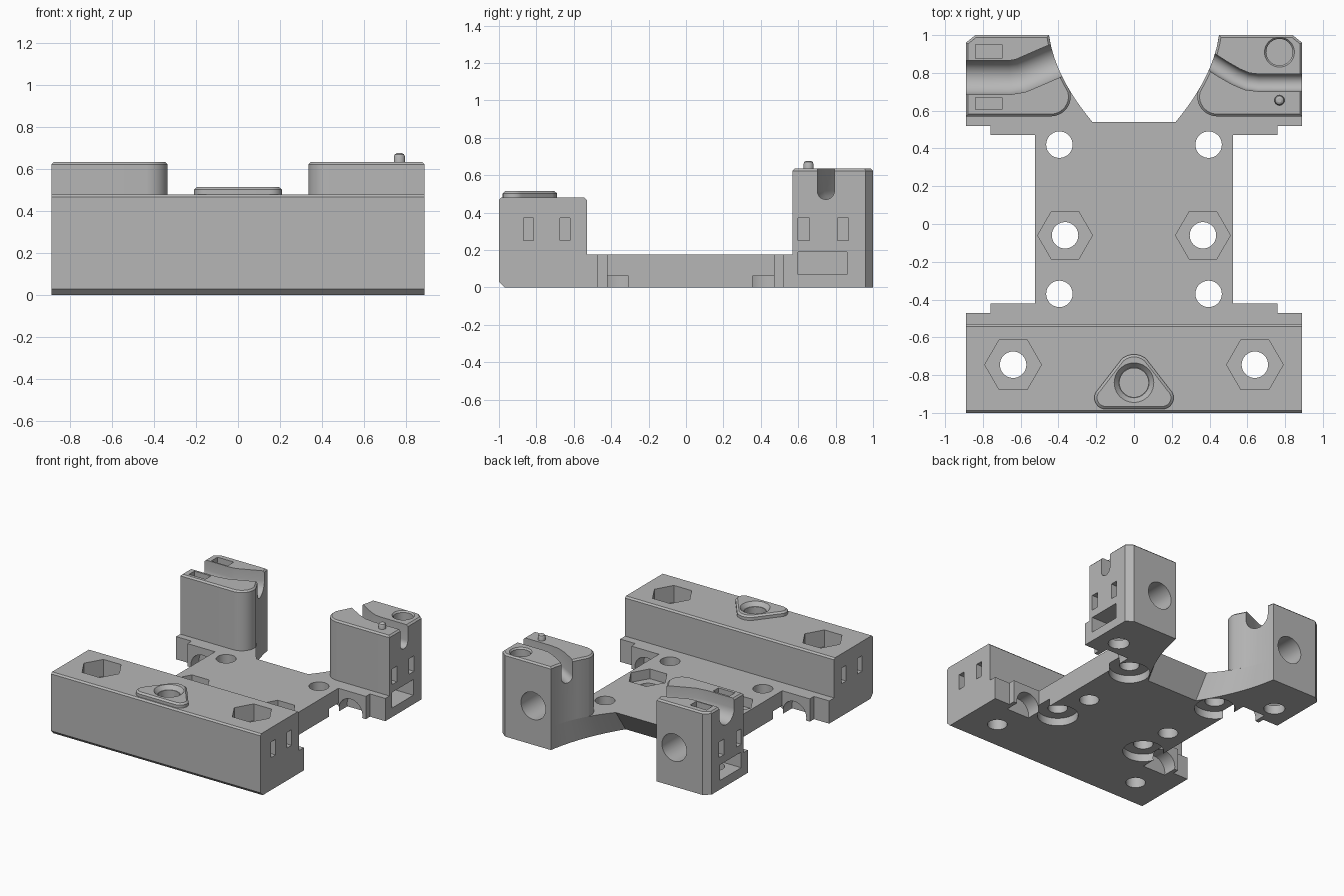
import bpy, bmesh, math
from mathutils import Vector

cube = bpy.data.objects.get("Cube")
if cube:
    bpy.data.objects.remove(cube)

grey = bpy.data.materials.new("printed_grey")
grey.use_nodes = True
GREY = (0.47, 0.47, 0.47, 1)
grey.diffuse_color = GREY
grey.node_tree.nodes["Principled BSDF"].inputs["Base Color"].default_value = GREY


def loft(name, rings, bevel=0, rule=None):
    """Skin a list of equal rings of 3D points and cap both ends."""
    bm = bmesh.new()
    rows = [[bm.verts.new(p) for p in ring] for ring in rings]
    for a, b in zip(rows, rows[1:]):
        for i in range(len(a)):
            j = (i + 1) % len(a)
            bm.faces.new((a[i], a[j], b[j], b[i]))
    bm.faces.new(rows[0])
    bm.faces.new(rows[-1])
    bmesh.ops.recalc_face_normals(bm, faces=bm.faces)
    if bevel:
        edges = [e for e in bm.edges if all(rule(v.co) for v in e.verts)]
        bmesh.ops.bevel(bm, geom=edges, offset=bevel, segments=1, affect='EDGES')
    mesh = bpy.data.meshes.new(name)
    bm.to_mesh(mesh)
    bm.free()
    mesh.materials.append(grey)
    ob = bpy.data.objects.new(name, mesh)
    bpy.context.collection.objects.link(ob)
    return ob


def at_z(outline, z):
    return [(x, y, z) for x, y in outline]


def arc(cx, cy, r, a0, a1, n=10):
    angles = [math.radians(a0 + (a1 - a0) * i / n) for i in range(n + 1)]
    return [(cx + r * math.cos(a), cy + r * math.sin(a)) for a in angles]


def bezier(p, c, q, n=14):
    p, c, q = Vector(p), Vector(c), Vector(q)
    return [tuple(p * (1 - t) ** 2 + c * 2 * t * (1 - t) + q * t * t)
            for t in (i / n for i in range(n + 1))]


def box(x0, x1, y0, y1, z0, z1):
    base = [(x0, y0), (x1, y0), (x1, y1), (x0, y1)]
    return loft("cutter", [at_z(base, z0), at_z(base, z1)])


def drill(x, y, r, z0, z1, sides=40, r_top=None):
    """Vertical hole, cone or hexagonal pocket."""
    rings = []
    for rad, z in ((r, z0), (r_top or r, z1)):
        rings.append(at_z(arc(x, y, rad, 0, 360, sides)[:-1], z))
    return loft("cutter", rings)


def bore(x, z, r, y0, y1):
    ring = arc(x, z, r, 0, 360, 40)[:-1]
    return loft("cutter", [[(a, y, b) for a, b in ring] for y in (y0, y1)])


def groove(path, half, floor):
    """Round-bottomed channel swept along a plan path."""
    pts = [Vector(p) for p in path]
    rings = []
    for i, p in enumerate(pts):
        d = (pts[min(i + 1, len(pts) - 1)] - pts[max(i - 1, 0)]).normalized()
        side = Vector((-d.y, d.x))
        section = [(half, 0.8)] + arc(0, floor + half, half, 0, -180, 10) + [(-half, 0.8)]
        rings.append([(p.x + side.x * u, p.y + side.y * u, z) for u, z in section])
    return loft("cutter", rings)


def cut(ob, cutters):
    for c in cutters:
        c.hide_render = True
        m = ob.modifiers.new("cut", 'BOOLEAN')
        m.operation, m.solver, m.object = 'DIFFERENCE', 'EXACT', c
    bpy.context.view_layer.update()
    deps = bpy.context.evaluated_depsgraph_get()
    mesh = bpy.data.meshes.new_from_object(ob.evaluated_get(deps))
    ob.modifiers.clear()
    ob.data = mesh
    for c in cutters:
        bpy.data.objects.remove(c)


def smooth(ob):
    bpy.ops.object.select_all(action='DESELECT')
    ob.select_set(True)
    bpy.context.view_layer.objects.active = ob
    bpy.ops.object.shade_smooth_by_angle(angle=math.radians(25))


SIDES = (-1, 1)

# Base plate with ledges and arms; its rear edge is undercut
half_plan = [(0.89, -0.53), (0.89, -0.47), (0.76, -0.47), (0.76, -0.42), (0.525, -0.42),
             (0.525, 0.47), (0.76, 0.47), (0.76, 0.52), (0.89, 0.52), (0.89, 0.96), (0.84, 1)]


def plate_ring(rear, control, z):
    half = half_plan + bezier((0.45, 1), control, (0.22, rear))
    return at_z(half + [(-x, y) for x, y in reversed(half)], z)


plate = loft("base_plate", [plate_ring(0.42, (0.4, 0.7), 0),
                            plate_ring(0.54, (0.42, 0.78), 0.175)])


def tower_cuts(s):
    """Side windows, nut slot and holes shared by a tower and its foot."""
    cuts = [box(s * 0.82, s * 0.95, y, y + 0.06, 0.25, 0.37) for y in (0.6, 0.81)]
    cuts += [box(s * 0.58, s * 0.95, 0.6, 0.86, 0.07, 0.19),
             drill(s * 0.72, 0.69, 0.075, -0.1, 0.12),
             bore(s * 0.6, 0.3, 0.105, 0.72, 1.1)]
    return cuts


cuts = []
for s in SIDES:
    cuts += [drill(s * 0.365, -0.06, 0.07, -0.1, 0.3),
             drill(s * 0.365, -0.06, 0.145, 0.1, 0.3, sides=6)]
    for y in (-0.37, 0.42):
        cuts += [drill(s * 0.395, y, 0.07, -0.1, 0.3),
                 drill(s * 0.395, y, 0.145, -0.1, 0.06)]
    cuts += [bore(s * 0.63, 0.02, 0.1, -0.54, -0.4), bore(s * 0.63, 0.02, 0.1, 0.44, 0.57)]
    cuts += tower_cuts(s)
cut(plate, cuts)
smooth(plate)

# Front bar: chamfered profile run along x
profile = [(-0.97, 0), (-0.53, 0), (-0.53, 0.468), (-0.542, 0.48),
           (-0.988, 0.48), (-1, 0.468), (-1, 0.03)]
bar = loft("front_bar", [[(x, y, z) for y, z in profile] for x in (-0.89, 0.89)],
           0.012, lambda v: False)
cuts = [drill(0, -0.84, 0.076, 0.25, 0.6)]
for s in SIDES:
    cuts += [drill(s * 0.64, -0.745, 0.07, -0.1, 0.6),
             drill(s * 0.64, -0.745, 0.15, 0.35, 0.6, sides=6)]
    cuts += [box(s * 0.82, s * 0.95, y, y + 0.055, 0.25, 0.37) for y in (-0.87, -0.675)]
cut(bar, cuts)
smooth(bar)

# Raised rounded triangle with a countersunk socket
def boss_ring(grow, z):
    return at_z(arc(0, -0.79, 0.1 + grow, 50, 130) + arc(-0.15, -0.92, 0.06 + grow, 130, 270)
                + arc(0.15, -0.92, 0.06 + grow, -90, 50), z)


boss = loft("socket_boss", [boss_ring(0, 0.47), boss_ring(0, 0.503), boss_ring(-0.014, 0.515)])
cut(boss, [drill(0, -0.84, 0.076, 0.4, 0.6), drill(0, -0.84, 0.08, 0.485, 0.525, r_top=0.113)])
smooth(boss)

# Rear towers
inner = [p for p in bezier((0.22, 0.54), (0.42, 0.78), (0.45, 1)) if p[1] > 0.75]
tower_plan = ([(0.89, 0.57)] + arc(0.44, 0.675, 0.105, 270, 165) + inner
              + [(0.84, 1), (0.89, 0.96)])
channels = {1: ([(0.95, 0.748), (0.66, 0.748), (0.6, 0.755), (0.54, 0.78), (0.47, 0.82),
                 (0.3, 0.93)], 0.046),
            -1: ([(-0.95, 0.775), (-0.66, 0.775), (-0.6, 0.785), (-0.53, 0.815),
                  (-0.45, 0.85), (-0.28, 0.92)], 0.09)}
for s, side in ((1, "left"), (-1, "right")):
    plan = [(s * x, y) for x, y in tower_plan]
    tower = loft(side + "_tower", [at_z(plan, 0.175), at_z(plan, 0.635)],
                 0.012, lambda v: v.z > 0.6)
    path, half = channels[s]
    cuts = tower_cuts(s) + [groove(path, half, 0.47)]
    if s > 0:
        cuts += [drill(0.77, 0.91, 0.07, 0.52, 0.7),
                 drill(0.77, 0.91, 0.068, 0.62, 0.64, r_top=0.083)]
    else:
        cuts += [box(-0.84, -0.7, 0.875, 0.95, 0.55, 0.7),
                 box(-0.84, -0.7, 0.605, 0.67, 0.55, 0.7)]
    cut(tower, cuts)
    smooth(tower)

# Locating pin on the left tower
pin = loft("locating_pin", [at_z(arc(0.77, 0.655, r, 0, 360, 24)[:-1], z)
                            for r, z in ((0.027, 0.62), (0.027, 0.66), (0.022, 0.671),
                                         (0.012, 0.677))])
smooth(pin)
